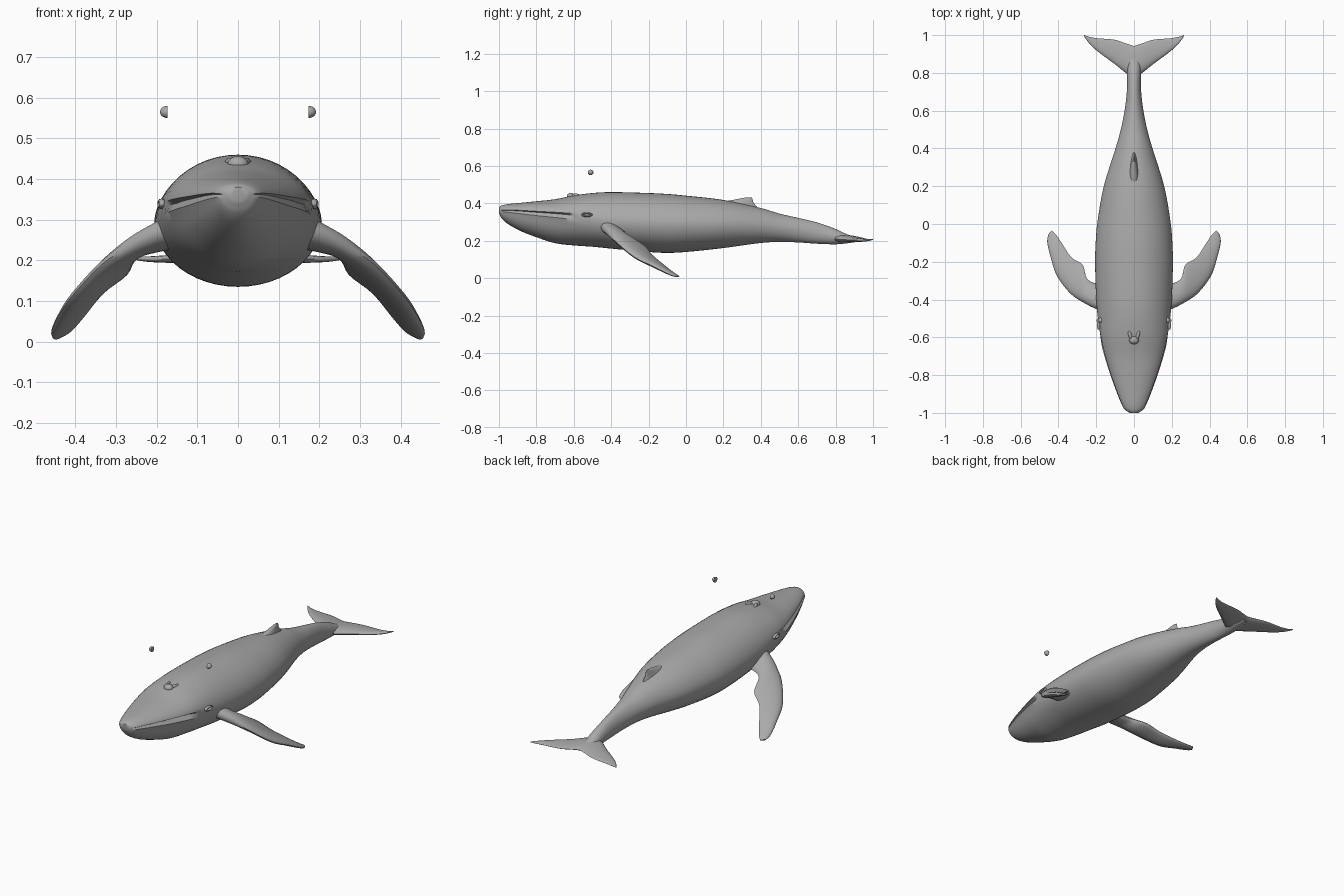
import bpy, bmesh, math
from mathutils import Vector, Matrix

if "Cube" in bpy.data.objects:
    bpy.data.objects.remove(bpy.data.objects["Cube"])

skin = bpy.data.materials.new("whale grey")
skin.diffuse_color = (0.4, 0.4, 0.4, 1)
skin.use_nodes = True
skin.node_tree.nodes["Principled BSDF"].inputs["Base Color"].default_value = skin.diffuse_color


def finish(name, bm, angle=50):
    bmesh.ops.recalc_face_normals(bm, faces=bm.faces[:])
    me = bpy.data.meshes.new(name)
    bm.to_mesh(me)
    bm.free()
    ob = bpy.data.objects.new(name, me)
    bpy.context.collection.objects.link(ob)
    me.materials.append(skin)
    bpy.ops.object.select_all(action='DESELECT')
    ob.select_set(True)
    bpy.context.view_layer.objects.active = ob
    bpy.ops.object.shade_smooth_by_angle(angle=math.radians(angle))
    return ob


def loft(bm, rings):
    loops = [[bm.verts.new(p) for p in r] for r in rings]
    n = len(loops[0])
    for a, b in zip(loops, loops[1:]):
        for i in range(n):
            j = (i + 1) % n
            bm.faces.new((a[i], a[j], b[j], b[i]))
    bm.faces.new(loops[0][::-1])
    bm.faces.new(loops[-1])


def smooth_rows(rows, steps):
    """Hermite interpolation of table rows, keyed by their first column."""
    def slope(i, k):
        a, b = rows[max(i - 1, 0)], rows[min(i + 1, len(rows) - 1)]
        return (b[k] - a[k]) / (b[0] - a[0])
    out = []
    for i in range(len(rows) - 1):
        a, b = rows[i], rows[i + 1]
        h = b[0] - a[0]
        for s in range(steps):
            t = s / steps
            row = [a[0] + h * t]
            for k in range(1, len(a)):
                row.append((2*t**3 - 3*t*t + 1) * a[k] + (t**3 - 2*t*t + t) * h * slope(i, k)
                           + (3*t*t - 2*t**3) * b[k] + (t**3 - t*t) * h * slope(i + 1, k))
            out.append(row)
    return out + [list(rows[-1])]


def blade(bm, lead, trail, thick, up):
    """Rounded aerofoil section between a leading and a trailing point."""
    lead, trail, pts = Vector(lead), Vector(trail), []
    for i in range(16):
        a = 2 * math.pi * i / 16
        f = (1 - math.cos(a)) / 2
        pts.append(lead.lerp(trail, f) + up * (math.sin(a) * thick / 2 * (1.15 - 0.6 * f)))
    return pts


# Body: y, half width, top, widest height, bottom
body_rows = [
    (-1.0, 0.022, 0.380, 0.362, 0.345), (-0.985, 0.046, 0.389, 0.362, 0.318),
    (-0.95, 0.066, 0.396, 0.362, 0.288), (-0.88, 0.094, 0.403, 0.358, 0.250),
    (-0.8, 0.122, 0.411, 0.352, 0.219), (-0.7, 0.153, 0.422, 0.345, 0.187),
    (-0.6, 0.177, 0.442, 0.335, 0.175), (-0.5, 0.191, 0.455, 0.318, 0.168),
    (-0.4, 0.200, 0.460, 0.305, 0.158), (-0.2, 0.206, 0.455, 0.295, 0.140),
    (-0.1, 0.203, 0.450, 0.292, 0.135), (0.0, 0.195, 0.441, 0.290, 0.140),
    (0.2, 0.160, 0.418, 0.288, 0.161), (0.4, 0.098, 0.375, 0.282, 0.188),
    (0.5, 0.070, 0.345, 0.272, 0.194), (0.6, 0.050, 0.322, 0.258, 0.191),
    (0.7, 0.038, 0.298, 0.240, 0.184), (0.8, 0.036, 0.263, 0.220, 0.181),
    (0.86, 0.034, 0.235, 0.209, 0.186), (0.92, 0.015, 0.218, 0.206, 0.195)]
bm = bmesh.new()
rings = []
for y, w, top, mid, bot in smooth_rows(body_rows, 4):
    # Mouth groove fades out ahead of the eye
    groove = 0.10 * max(0, min(1, (-0.57 - y) / 0.08)) if y > -0.99 else 0
    ring = []
    for i in range(48):
        a = 2 * math.pi * i / 48
        s, c = math.sin(a), math.cos(a)
        x = w * s
        z = mid + ((top - mid) * c ** 1.15 if c > 0 else (bot - mid) * -c)
        if i in (12, 36):
            x *= 1 - groove
        elif i in (13, 35):
            x *= 1 + groove * 0.3
        ring.append((x, y, z))
    rings.append(ring)
loft(bm, rings)
finish("body", bm)

# Tail fluke: x, leading y, trailing y, height, thickness
half = [(0, 0.775, 0.942, 0.212, 0.046), (0.04, 0.797, 0.955, 0.210, 0.040),
        (0.1, 0.845, 0.975, 0.206, 0.030), (0.2, 0.920, 0.984, 0.203, 0.018),
        (0.24, 0.960, 0.992, 0.204, 0.012), (0.265, 0.994, 1.0, 0.207, 0.006)]
right = smooth_rows(half, 4)
full = [[-r[0]] + r[1:] for r in right[:0:-1]] + right
bm = bmesh.new()
loft(bm, [blade(bm, (x, l, z), (x, t, z), th, Vector((0, 0, 1))) for x, l, t, z, th in full])
finish("tail_fluke", bm)

# Flippers: key, leading point, trailing point, thickness
flip = [(0, 0.14, -0.47, 0.300, 0.14, -0.32, 0.240, 0.085),
        (1, 0.20, -0.45, 0.275, 0.20, -0.315, 0.228, 0.070),
        (2, 0.26, -0.42, 0.240, 0.25, -0.288, 0.215, 0.058),
        (3, 0.335, -0.37, 0.190, 0.272, -0.215, 0.168, 0.046),
        (4, 0.408, -0.275, 0.112, 0.33, -0.178, 0.122, 0.038),
        (5, 0.440, -0.18, 0.066, 0.38, -0.105, 0.060, 0.030),
        (6, 0.459, -0.10, 0.026, 0.41, -0.060, 0.026, 0.020),
        (7, 0.455, -0.06, 0.008, 0.436, -0.034, 0.010, 0.008)]
rows = smooth_rows(flip, 4)
for side, label in ((1, "left"), (-1, "right")):
    bm = bmesh.new()
    rings = []
    for i, r in enumerate(rows):
        lead, trail = Vector(r[1:4]), Vector(r[4:7])
        p, q = rows[max(i - 2, 0)], rows[min(i + 2, len(rows) - 1)]
        span = Vector(q[1:4]) + Vector(q[4:7]) - Vector(p[1:4]) - Vector(p[4:7])
        up = span.cross(trail - lead).normalized()
        rings.append([(side * v.x, v.y, v.z) for v in blade(bm, lead, trail, r[7], up)])
    loft(bm, rings)
    finish(label + "_flipper", bm)

# Dorsal fin: height, front y, rear y, thickness
bm = bmesh.new()
loft(bm, [blade(bm, (0, f, z + tilt), (0, b, z), th, Vector((1, 0, 0)))
          for z, f, b, th, tilt in ((0.345, 0.18, 0.42, 0.07, 0.05), (0.385, 0.20, 0.375, 0.05, 0.025),
                                    (0.41, 0.25, 0.358, 0.03, 0.008), (0.424, 0.295, 0.356, 0.018, 0.003),
                                    (0.432, 0.325, 0.35, 0.006, 0))])
finish("dorsal_fin", bm)


def ball(name, loc, size, turn=0.0):
    bm = bmesh.new()
    m = Matrix.Translation(loc) @ Matrix.Rotation(turn, 4, 'Z') @ Matrix.Diagonal((*size, 1))
    bmesh.ops.create_uvsphere(bm, u_segments=16, v_segments=10, radius=1, matrix=m)
    return finish(name, bm)


# Blowhole ridges and the guard in front of them
ball("blowhole_guard", (0, -0.615, 0.437), (0.026, 0.022, 0.019))
for side, label in ((1, "left"), (-1, "right")):
    ball(label + "_blowhole", (side * 0.02, -0.59, 0.438), (0.010, 0.030, 0.014), side * -0.3)

    # Eyelid ring on the head
    bm = bmesh.new()
    rings = []
    for i in range(24):
        a = 2 * math.pi * i / 24
        rings.append([bm.verts.new((side * (0.188 + 0.008 * math.cos(b)) + side * 0.08 * 0.025 * math.cos(a),
                                    -0.53 + (0.024 + 0.006 * math.sin(b)) * math.cos(a),
                                    0.339 + (0.008 + 0.005 * math.sin(b)) * math.sin(a)))
                      for b in [math.pi * 2 * k / 8 for k in range(8)]])
    for i in range(24):
        p, q = rings[i], rings[(i + 1) % 24]
        for k in range(8):
            bm.faces.new((p[k], p[(k + 1) % 8], q[(k + 1) % 8], q[k]))
    finish(label + "_eyelid", bm)

    # Detached half-dome eyeball above the head, domed outwards
    bm = bmesh.new()
    loft(bm, [[(side * (0.173 + 0.019 * math.sin(t)), -0.51 + 0.015 * math.cos(t) * math.cos(a),
                0.565 + 0.015 * math.cos(t) * math.sin(a))
               for a in [math.pi * 2 * k / 16 for k in range(16)]]
              for t in [math.pi / 2 * k / 6.2 for k in range(7)]])
    finish(label + "_eyeball", bm)
